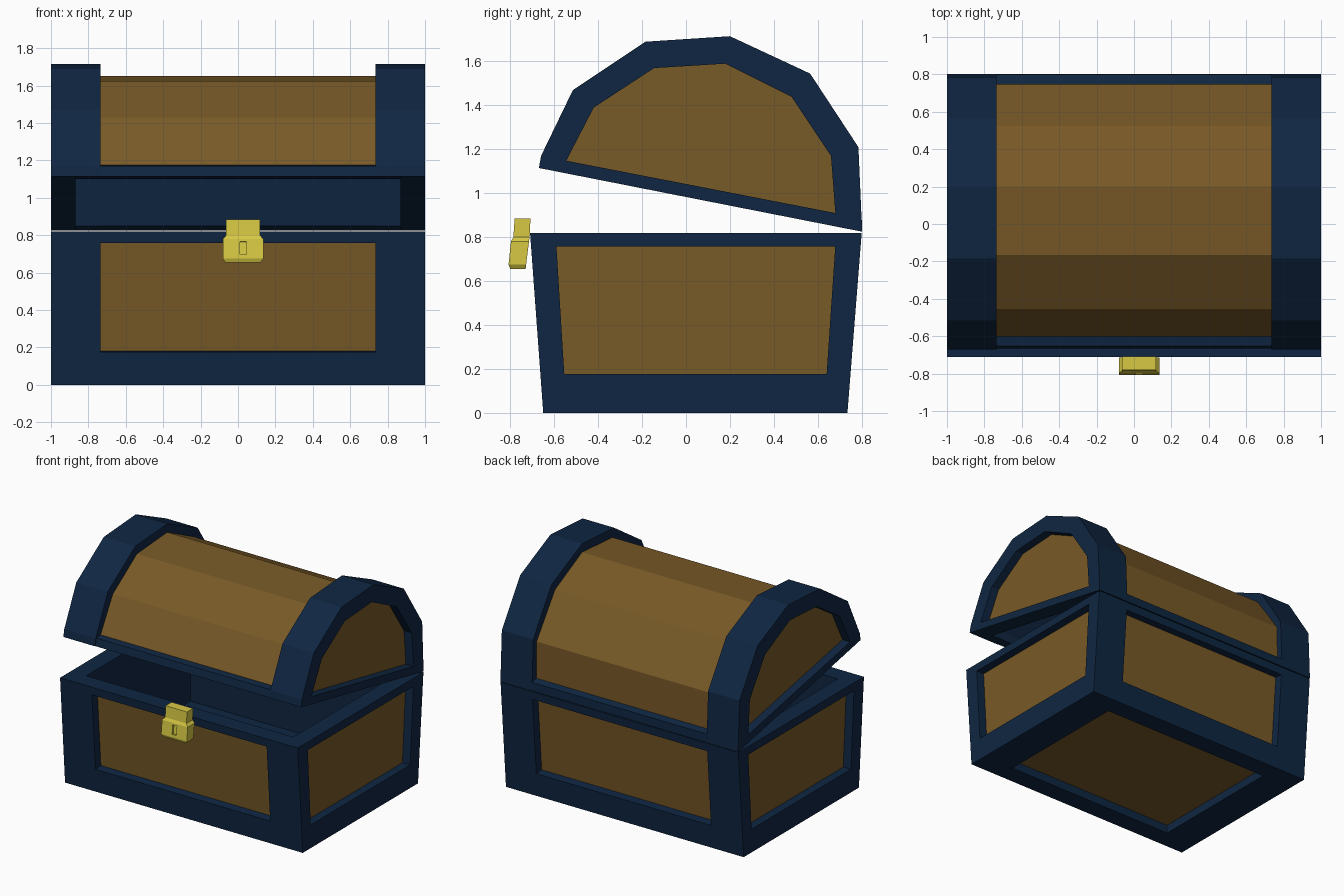
import bpy, bmesh
from mathutils import Vector

if "Cube" in bpy.data.objects:
    bpy.data.objects.remove(bpy.data.objects["Cube"])


def material(name, rgb):
    m = bpy.data.materials.new(name)
    m.diffuse_color = (*rgb, 1)
    m.use_nodes = True
    m.node_tree.nodes["Principled BSDF"].inputs["Base Color"].default_value = m.diffuse_color
    return m


BLUE = material("navy_frame", (0.0048, 0.0194, 0.0545))
BROWN = material("brown_wood", (0.187, 0.10, 0.02))
GOLD = material("gold_latch", (0.68, 0.58, 0.058))


def finish(name, bm, mats):
    bmesh.ops.remove_doubles(bm, verts=bm.verts, dist=1e-5)
    bmesh.ops.recalc_face_normals(bm, faces=bm.faces)
    me = bpy.data.meshes.new(name)
    bm.to_mesh(me)
    bm.free()
    for m in mats:
        me.materials.append(m)
    ob = bpy.data.objects.new(name, me)
    bpy.context.collection.objects.link(ob)
    return ob


def add_face(bm, pts, mat=0):
    f = bm.faces.new([bm.verts.new(p) for p in pts])
    f.material_index = mat


def loft(bm, loops, end_mat=0, side_mat=lambda i: 0):
    """Bridge closed loops of equal length and cap both ends."""
    n = len(loops[0])
    for a, b in zip(loops, loops[1:]):
        for i in range(n):
            j = (i + 1) % n
            add_face(bm, (a[i], a[j], b[j], b[i]), side_mat(i))
    add_face(bm, loops[0])
    add_face(bm, loops[-1], end_mat)


def recess(bm, quad, us, vs, depth, mat):
    """Frame a quad (counter-clockwise from outside) around a sunken panel."""
    a, b, c, d = [Vector(p) for p in quad]
    nrm = (b - a).cross(d - a).normalized()
    inner = [a.lerp(b, u).lerp(d.lerp(c, u), v) for u, v in
             ((us[0], vs[0]), (us[1], vs[0]), (us[1], vs[1]), (us[0], vs[1]))]
    deep = [p - nrm * depth for p in inner]
    for r, s in (((a, b, c, d), inner), (inner, deep)):
        for i in range(4):
            j = (i + 1) % 4
            add_face(bm, (r[i], r[j], s[j], s[i]))
    add_face(bm, deep, mat)


def at_x(profile, x):
    return [(x, y, z) for y, z in profile]


# Chest base: tapered box, sunken panels all round, open cavity on top
B = [(-1, -.65, 0), (1, -.65, 0), (1, .735, 0), (-1, .735, 0)]
T = [(-1, -.71, .82), (1, -.71, .82), (1, .80, .82), (-1, .80, .82)]
bm = bmesh.new()
for i in range(4):
    j = (i + 1) % 4
    m = .1325 if i % 2 == 0 else .077
    recess(bm, (B[i], B[j], T[j], T[i]), (m, 1 - m), (.215, .925), .065, 1)
recess(bm, (B[3], B[2], B[1], B[0]), (.1325, .8675), (.108, .892), .065, 1)
recess(bm, T, (.065, .935), (.086, .914), .67, 0)
finish("chest_base", bm, (BLUE, BROWN))

# Lid profiles (y, z), back to front, already tilted open
ARCH = [(.802, .825), (.785, 1.21), (.565, 1.545), (.20, 1.715),
        (-.185, 1.69), (-.515, 1.47), (-.66, 1.17), (-.67, 1.115)]
BARREL = [(.75, .865), (.745, 1.18), (.525, 1.49), (.20, 1.65),
          (-.165, 1.625), (-.455, 1.43), (-.60, 1.18), (-.61, 1.13)]
PANEL = [(.68, .91), (.66, 1.17), (.48, 1.44), (.18, 1.59),
         (-.145, 1.57), (-.42, 1.39), (-.535, 1.168), (-.545, 1.148)]
CAVITY = [(.70, .85), (.66, 1.16), (.47, 1.43), (.18, 1.58),
          (-.145, 1.56), (-.40, 1.38), (-.56, 1.15), (-.575, 1.10)]

# Lid barrel: brown outside, blue inside
bm = bmesh.new()
section = BARREL + CAVITY[::-1]
loft(bm, [at_x(section, -.735), at_x(section, .735)],
     side_mat=lambda i: 1 if i < 7 else 0)
finish("lid_barrel", bm, (BLUE, BROWN))

# Lid end arches with sunken end panels
for side, s in (("right", 1), ("left", -1)):
    bm = bmesh.new()
    section = ARCH + CAVITY[::-1]
    loft(bm, [at_x(section, .735 * s), at_x(section, .87 * s)])
    finish("lid_arch_" + side, bm, (BLUE,))
    bm = bmesh.new()
    loft(bm, [at_x(ARCH, .87 * s), at_x(ARCH, s),
              at_x(PANEL, s), at_x(PANEL, .935 * s)], end_mat=1)
    finish("lid_end_" + side, bm, (BLUE, BROWN))

# Lid rims along front and back
for name, rim in (
        ("lid_rim_front", [(-.665, 1.114), (-.652, 1.17), (-.57, 1.178), (-.575, 1.10)]),
        ("lid_rim_back", [(.801, .826), (.80, .89), (.74, .905), (.70, .85)])):
    bm = bmesh.new()
    loft(bm, [at_x(rim, -.735), at_x(rim, .735)])
    finish(name, bm, (BLUE,))

# Latch: stacked sections (z, half width, front y, back y) with a keyhole
ROWS = [(.655, .095, -.80, -.73), (.675, .108, -.808, -.728),
        (.78, .108, -.797, -.715), (.80, .09, -.786, -.712),
        (.885, .09, -.78, -.708)]
CX = .027
loops = [[(CX - w, f, z), (CX + w, f, z), (CX + w, b, z), (CX - w, b, z)]
         for z, w, f, b in ROWS]
bm = bmesh.new()
for k, (a, b) in enumerate(zip(loops, loops[1:])):
    for i in range(4):
        j = (i + 1) % 4
        quad = (a[i], a[j], b[j], b[i])
        if k == 1 and i == 0:
            recess(bm, quad, (.42, .58), (.2, .86), .015, 0)
        else:
            add_face(bm, quad)
add_face(bm, loops[0])
add_face(bm, loops[-1])
finish("latch", bm, (GOLD,))
